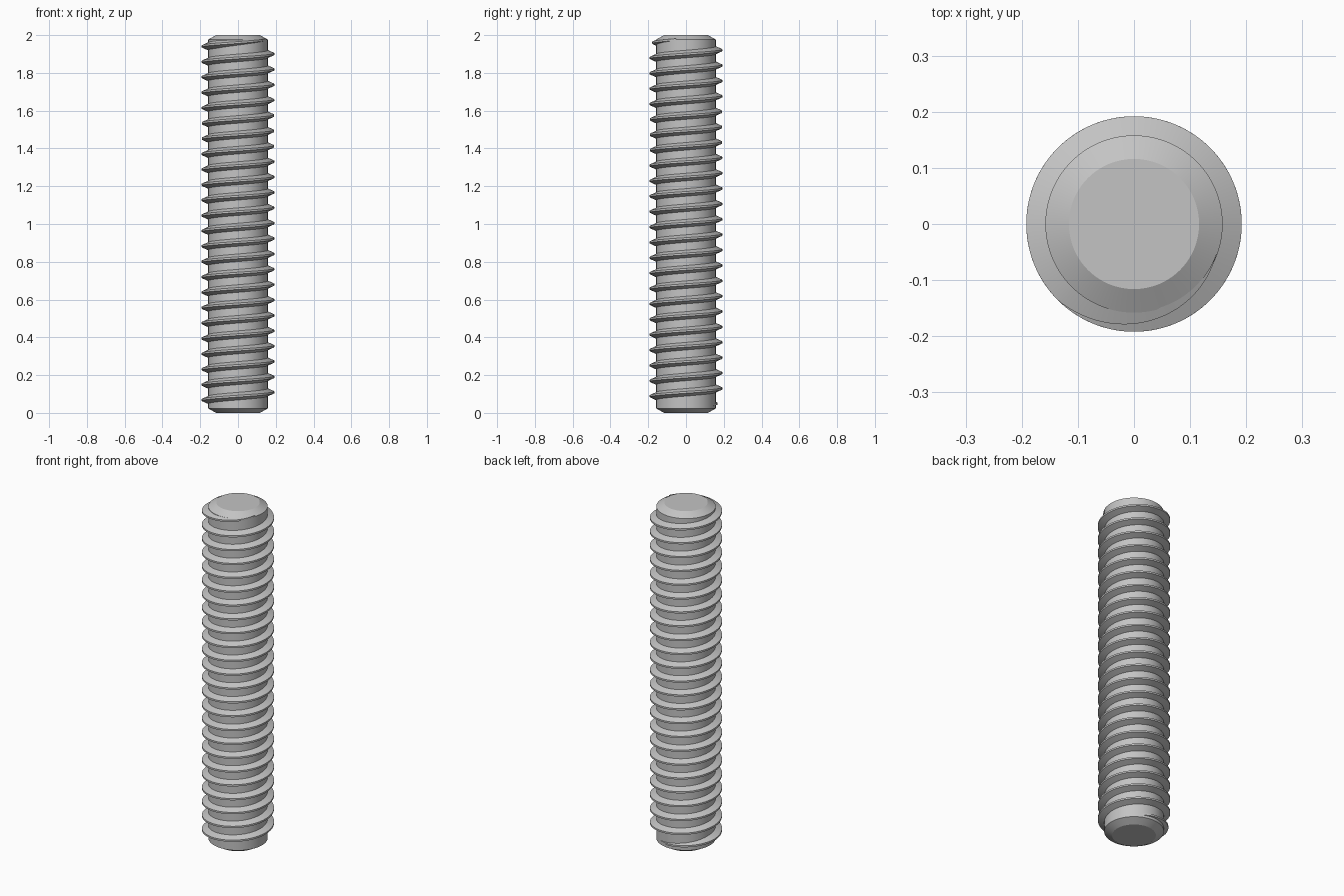
import bpy
import bmesh
from math import cos, sin, pi, radians

cube = bpy.data.objects.get("Cube")
if cube:
    bpy.data.objects.remove(cube, do_unlink=True)

ROOT_R, CREST_R, TIP_R = 0.158, 0.192, 0.116
HEIGHT, CHAMFER = 2.0, 0.024
PITCH, HALF_BASE, HALF_CREST = 0.0814, 0.025, 0.005
SEGMENTS = 96

steel = bpy.data.materials.new("grey_steel")
steel.use_nodes = True
colour = (0.55, 0.55, 0.55, 1)
steel.diffuse_color = colour
steel.node_tree.nodes["Principled BSDF"].inputs["Base Color"].default_value = colour


def finish(name, bm):
    """Turn a bmesh into a smooth shaded object with sharp edges kept."""
    bmesh.ops.recalc_face_normals(bm, faces=bm.faces)
    mesh = bpy.data.meshes.new(name)
    bm.to_mesh(mesh)
    bm.free()
    mesh.materials.append(steel)
    obj = bpy.data.objects.new(name, mesh)
    bpy.context.collection.objects.link(obj)
    bpy.ops.object.select_all(action='DESELECT')
    obj.select_set(True)
    bpy.context.view_layer.objects.active = obj
    bpy.ops.object.shade_smooth_by_angle(angle=radians(25))


def bridge(bm, a, b):
    for i in range(len(a)):
        j = (i + 1) % len(a)
        bm.faces.new((a[i], a[j], b[j], b[i]))


# Rod core with a chamfer at each end
bm = bmesh.new()
profile = [(TIP_R, 0), (ROOT_R, CHAMFER), (ROOT_R, HEIGHT - CHAMFER), (TIP_R, HEIGHT)]
rings = [[bm.verts.new((r * cos(2 * pi * i / SEGMENTS), r * sin(2 * pi * i / SEGMENTS), z))
          for i in range(SEGMENTS)] for r, z in profile]
for low, high in zip(rings, rings[1:]):
    bridge(bm, low, high)
bm.faces.new(rings[0])
bm.faces.new(rings[-1])
finish("rod_core", bm)

# Right-handed thread ridge, fading into the core at both ends
bm = bmesh.new()
start, end = radians(-300), 22 * 2 * pi + radians(340)
fade = radians(115)
steps = int((end - start) / (2 * pi) * SEGMENTS)
sections = []
for i in range(steps + 1):
    a = start + (end - start) * i / steps
    grow = min(1, (a - start) / fade, (end - a) / fade)
    z = 0.109 + PITCH * a / (2 * pi)
    foot = ROOT_R - 0.002
    crest = foot + (CREST_R - foot) * max(grow, 0.02)
    half = HALF_CREST + (HALF_BASE - 0.004 - HALF_CREST) * max(grow, 0.02)
    shape = [(foot, -half), (crest, -HALF_CREST), (crest, HALF_CREST), (foot, half)]
    sections.append([bm.verts.new((r * cos(a), r * sin(a), z + dz)) for r, dz in shape])
for s, t in zip(sections, sections[1:]):
    bridge(bm, s, t)
bm.faces.new(sections[0])
bm.faces.new(sections[-1])
finish("thread_ridge", bm)
